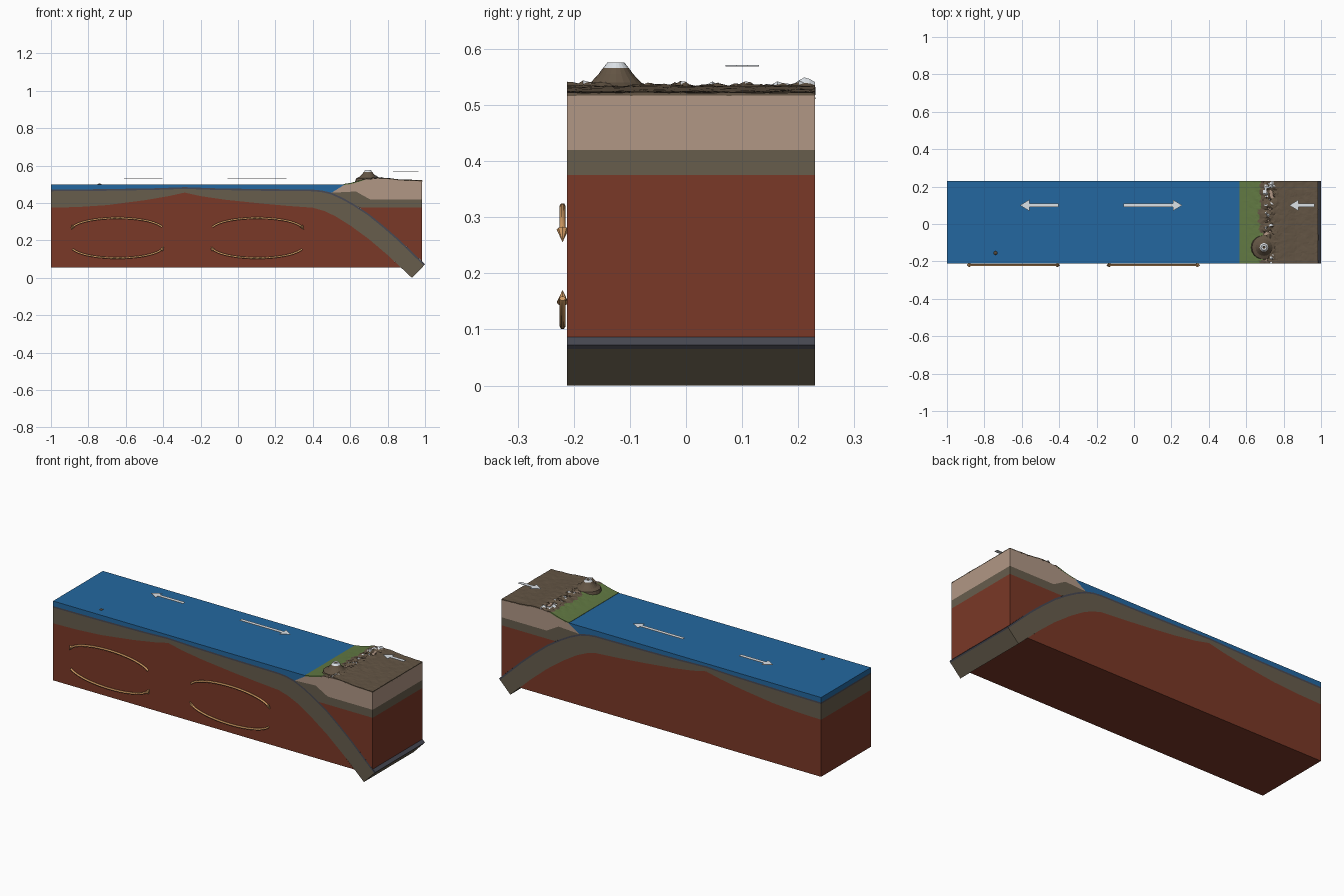
import bpy, bmesh, math
from mathutils import Vector, noise

cube = bpy.data.objects.get("Cube")
if cube:
    bpy.data.objects.remove(cube, do_unlink=True)

FRONT, BACK, EAST = -0.212, 0.23, 0.985


def material(name, *rgb):
    m = bpy.data.materials.new(name)
    m.use_nodes = True
    m.diffuse_color = (*rgb, 1)
    bsdf = next(n for n in m.node_tree.nodes if n.type == 'BSDF_PRINCIPLED')
    bsdf.inputs["Base Color"].default_value = (*rgb, 1)
    return m


MANTLE = material("mantle red", 0.195, 0.04, 0.02)
LITHO = material("lithosphere brown", 0.135, 0.11, 0.073)
CRUST = material("ocean crust grey", 0.065, 0.066, 0.085)
WATER = material("water blue", 0.017, 0.137, 0.35)
TAN = material("continental tan", 0.44, 0.31, 0.235)
GRASS = material("coast green", 0.12, 0.19, 0.055)
ROCK = material("mountain brown", 0.125, 0.09, 0.058)
SNOW = material("snow white", 0.72, 0.76, 0.8)
GOLD = material("current orange", 0.66, 0.34, 0.13)


def finish(name, bm, mats, rule=None):
    bmesh.ops.recalc_face_normals(bm, faces=bm.faces[:])
    if rule:
        for f in bm.faces:
            f.material_index = rule(f.calc_center_median())
    me = bpy.data.meshes.new(name)
    bm.to_mesh(me)
    bm.free()
    for m in mats:
        me.materials.append(m)
    ob = bpy.data.objects.new(name, me)
    bpy.context.collection.objects.link(ob)
    return ob


def extrude(name, points, offset, mat):
    """Extrude a flat outline of 3D points along offset."""
    bm = bmesh.new()
    face = bm.faces.new([bm.verts.new(p) for p in points])
    new = bmesh.ops.extrude_face_region(bm, geom=[face])["geom"]
    bmesh.ops.translate(bm, vec=offset,
                        verts=[v for v in new if isinstance(v, bmesh.types.BMVert)])
    return finish(name, bm, [mat])


def layer(name, outline, mat):
    return extrude(name, [(x, FRONT, z) for x, z in outline], (0, BACK - FRONT, 0), mat)


def lathe(name, profile, center, segments, mats, rule=None):
    bm = bmesh.new()
    vs = [bm.verts.new((r, 0, z)) for r, z in profile]
    es = [bm.edges.new(p) for p in zip(vs, vs[1:])]
    bmesh.ops.spin(bm, geom=vs + es, cent=(0, 0, 0), axis=(0, 0, 1),
                   angle=math.tau, steps=segments)
    bmesh.ops.remove_doubles(bm, verts=bm.verts[:], dist=1e-5)
    ob = finish(name, bm, mats, rule)
    ob.location = center
    return ob


def height(line, x):
    for (x0, z0), (x1, z1) in zip(line, line[1:]):
        if x <= x1:
            return z0 + (z1 - z0) * (x - x0) / (x1 - x0)
    return line[-1][1]


# Section lines, west to east
sea_floor = [(-1, .472), (-.75, .474), (-.45, .479), (-.285, .485), (-.12, .479),
             (.1, .475), (.4, .472), (.45, .467), (.5, .455)]
slab_top = [(.56, .428), (.62, .394), (.7, .342), (.78, .277), (.86, .207), (1, .072)]
plate_base = [(-1, .375), (-.85, .379), (-.7, .389), (-.5, .415), (-.37, .437),
              (-.285, .456), (-.2, .437), (-.07, .418), (.1, .4), (.25, .386),
              (.4, .375), (.46, .358), (.52, .33), (.6, .28), (.7, .207), (.8, .122),
              (.93, 0)]
land = [(.565, .5), (.6, .505), (.64, .515), (.68, .528), (.73, .534), (.8, .531),
        (.87, .523), (EAST, .52)]

# Crust underside: the sea floor moved inwards along its normal
top_line = sea_floor + slab_top
under = []
for i, p in enumerate(top_line):
    a, b = top_line[max(i - 1, 0)], top_line[min(i + 1, len(top_line) - 1)]
    d = (Vector(b) - Vector(a)).normalized() * 0.009
    under.append((p[0] + d.y if i else p[0], p[1] - d.x))

layer("ocean_crust", top_line + under[::-1], CRUST)
layer("oceanic_plate", under + plate_base[::-1], LITHO)
layer("ocean_water", sea_floor + [(.572, .5), (-1, .5)], WATER)

# Mantle under the plate, and the wedge behind the slab
layer("mantle", [(-1, .055)] + plate_base[:-1] + [(.871, .055)], MANTLE)
layer("mantle_wedge", [(.65, .375)] + slab_top[2:-1] + [(EAST, .087), (EAST, .375)], MANTLE)

# Continent
layer("continental_plate", [(.5, .455), *slab_top[:2], (.65, .375), (EAST, .375),
                            (EAST, .42), (.705, .42), (.63, .462)], LITHO)
layer("continental_crust", [(.5, .455), (.63, .462), (.705, .42), (EAST, .42)]
      + [(x, z - .003) for x, z in land[::-1]], TAN)


# Rough ground with grassy coast and snowy peaks
def ridge(x, y):
    n = noise.noise(Vector((x * 32, y * 32, 2))) + .5 * noise.noise(Vector((x * 75, y * 75, 5)))
    near = math.exp(-((x - .72) / .035) ** 2)
    return .013 * near * n * (1.2 if y > .12 else .8) + .0018 * n * min(1, (x - .565) * 8)


def ground_colour(c):
    if c.x < .672 + .03 * noise.noise(Vector((1, c.y * 25, 0))):
        return 0
    limit = .0035 if c.y > .13 else .0055
    return 2 if ridge(c.x, c.y) > limit and abs(c.x - .725) < .05 else 1


bm = bmesh.new()
NX, NY = 44, 46
rows = []
for i in range(NX + 1):
    x = .565 + (EAST - .565) * i / NX
    ys = [FRONT + (BACK - FRONT) * j / NY for j in range(NY + 1)]
    rows.append([bm.verts.new((x, y, height(land, x) + .002 + ridge(x, y))) for y in ys])
for r0, r1 in zip(rows, rows[1:]):
    for j in range(NY):
        bm.faces.new((r0[j], r1[j], r1[j + 1], r0[j + 1]))
bmesh.ops.triangulate(bm, faces=bm.faces[:])
ground = finish("land_surface", bm, [GRASS, ROCK, SNOW], ground_colour)
skin = ground.modifiers.new("thickness", 'SOLIDIFY')
skin.thickness = .006
skin.offset = -1

# Volcano with snowy rim and dark crater, and a small sea island
lathe("volcano", [(.07, .51), (.064, .532), (.045, .54), (.031, .555), (.023, .566),
                  (.015, .576), (.008, .575), (0, .568)], (.695, -.125, 0), 20, [ROCK, SNOW],
      lambda c: int(c.z > .566 and c.xy.length > .007))
lathe("sea_island", [(.014, .495), (.009, .502), (0, .505)], (-.74, -.155, 0), 8, [ROCK])


# Flat arrows showing plate motion
def flat_arrow(name, tail, tip, z):
    s = math.copysign(.05, tip - tail)
    half = [(tail, .01), (tip - s, .01), (tip - s, .03)]
    pts = half + [(tip, 0)] + [(x, -w) for x, w in half[::-1]]
    extrude(name, [(x, .1 + w, z) for x, w in pts], (0, 0, .002), SNOW)


flat_arrow("plate_arrow_west", -.405, -.61, .528)
flat_arrow("plate_arrow_east", -.055, .258, .528)
flat_arrow("plate_arrow_land", .965, .83, .569)


# Curved arrows showing mantle currents
def current_arrow(name, cx, up, side):
    half, sag, y = .24, .065, -.22
    path = [Vector((cx + side * half * t, y, .213 + up * (.042 + sag * math.sqrt(1 - .94 * t * t))))
            for t in [math.sin(math.pi / 2 * (k / 12 - 1)) for k in range(25)]]
    curve = bpy.data.curves.new(name, 'CURVE')
    curve.dimensions = '3D'
    curve.bevel_depth = .0055
    curve.bevel_resolution = 1
    curve.use_fill_caps = True
    spline = curve.splines.new('POLY')
    spline.points.add(len(path) - 1)
    for p, v in zip(spline.points, path):
        p.co = (*v, 1)
    curve.materials.append(GOLD)
    bpy.context.collection.objects.link(bpy.data.objects.new(name, curve))
    aim = Vector((side * .6, 0, -up)).normalized()
    head = lathe(name + "_head", [(0, -.01), (.0105, -.008), (0, .018)], path[-1], 8, [GOLD])
    head.rotation_mode = 'QUATERNION'
    head.rotation_quaternion = aim.to_track_quat('Z', 'Y')


for label, cx, side in (("west", -.645, -1), ("east", .103, 1)):
    current_arrow(label + "_upper_current", cx, 1, side)
    current_arrow(label + "_lower_current", cx, -1, -side)
